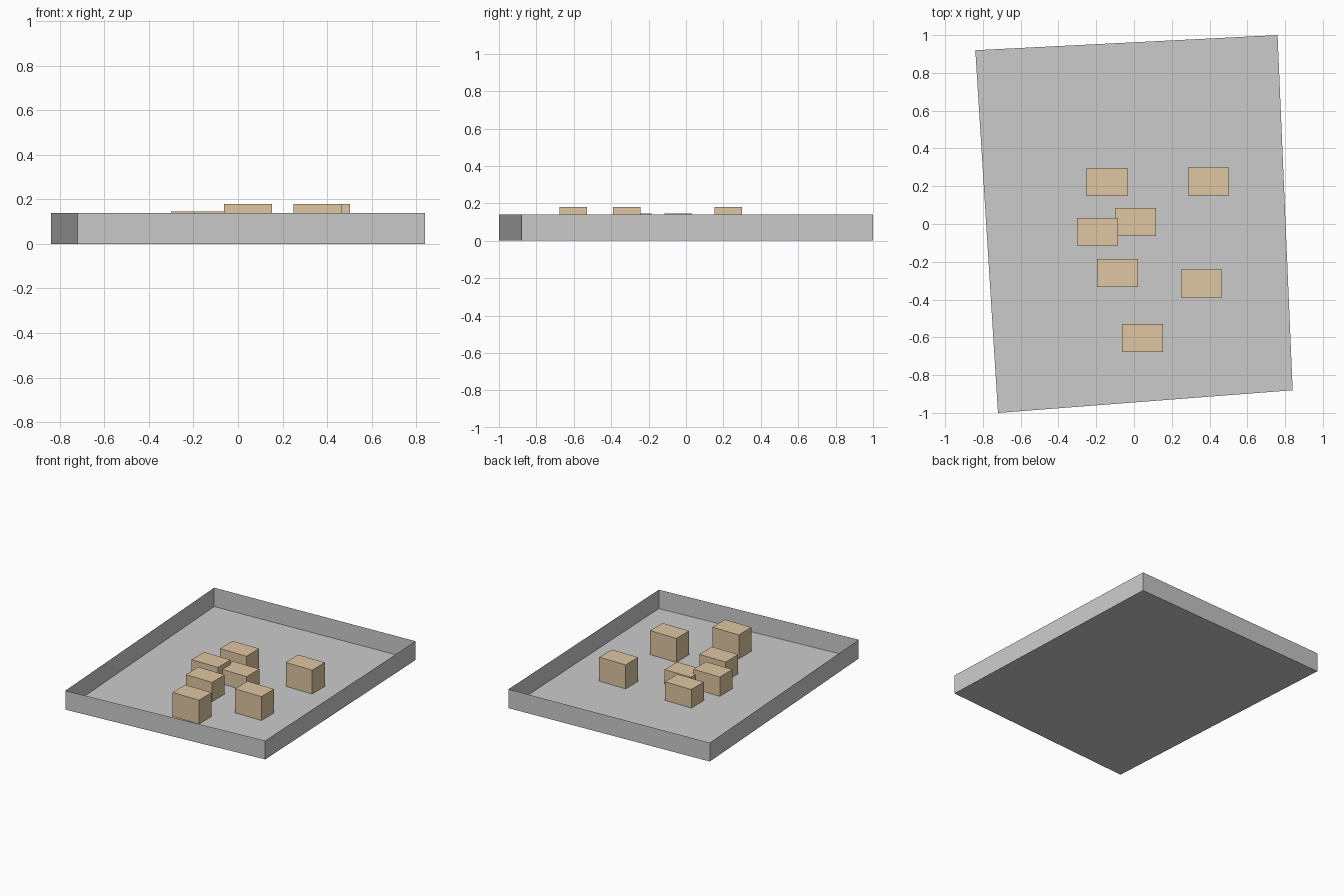
import bpy, bmesh

if "Cube" in bpy.data.objects:
    bpy.data.objects.remove(bpy.data.objects["Cube"])

WALL_H = 0.14
BOX_W, BOX_D = 0.217, 0.148
LIFT = 0.002  # keeps box bottoms clear of the floor sheet

cardboard = bpy.data.materials.new("cardboard")
cardboard.diffuse_color = (0.74, 0.57, 0.36, 1)
cardboard.use_nodes = True
cardboard.node_tree.nodes["Principled BSDF"].inputs["Base Color"].default_value = cardboard.diffuse_color


def add_object(name, bm):
    mesh = bpy.data.meshes.new(name)
    bm.to_mesh(mesh)
    bm.free()
    obj = bpy.data.objects.new(name, mesh)
    bpy.context.collection.objects.link(obj)
    return obj


def room_shell():
    # skewed floor with thin upright walls around it, open on top
    bm = bmesh.new()
    corners = [(-0.72, -1.0), (0.84, -0.88), (0.76, 1.0), (-0.84, 0.92)]
    low = [bm.verts.new((x, y, 0)) for x, y in corners]
    high = [bm.verts.new((x, y, WALL_H)) for x, y in corners]
    bm.faces.new(low[::-1])
    for i in range(4):
        j = (i + 1) % 4
        bm.faces.new((low[i], low[j], high[j], high[i]))
    return add_object("floor_and_walls", bm)


def box(name, x, y, top):
    bm = bmesh.new()
    bmesh.ops.create_cube(bm, size=1)
    h = top - LIFT
    bmesh.ops.scale(bm, vec=(BOX_W, BOX_D, h), verts=bm.verts)
    bmesh.ops.translate(bm, vec=(0, 0, h / 2), verts=bm.verts)
    obj = add_object(name, bm)
    obj.location = (x, y, LIFT)
    obj.data.materials.append(cardboard)
    return obj


room_shell()

# boxes: centre x, centre y, top height
boxes = [
    (-0.143, 0.223, 0.14),
    (0.395, 0.226, 0.18),
    (0.007, 0.011, 0.11),
    (-0.193, -0.041, 0.145),
    (-0.088, -0.259, 0.145),
    (0.357, -0.316, 0.18),
    (0.045, -0.603, 0.18),
]
for i, (x, y, top) in enumerate(boxes, 1):
    box(f"box_{i}", x, y, top)
